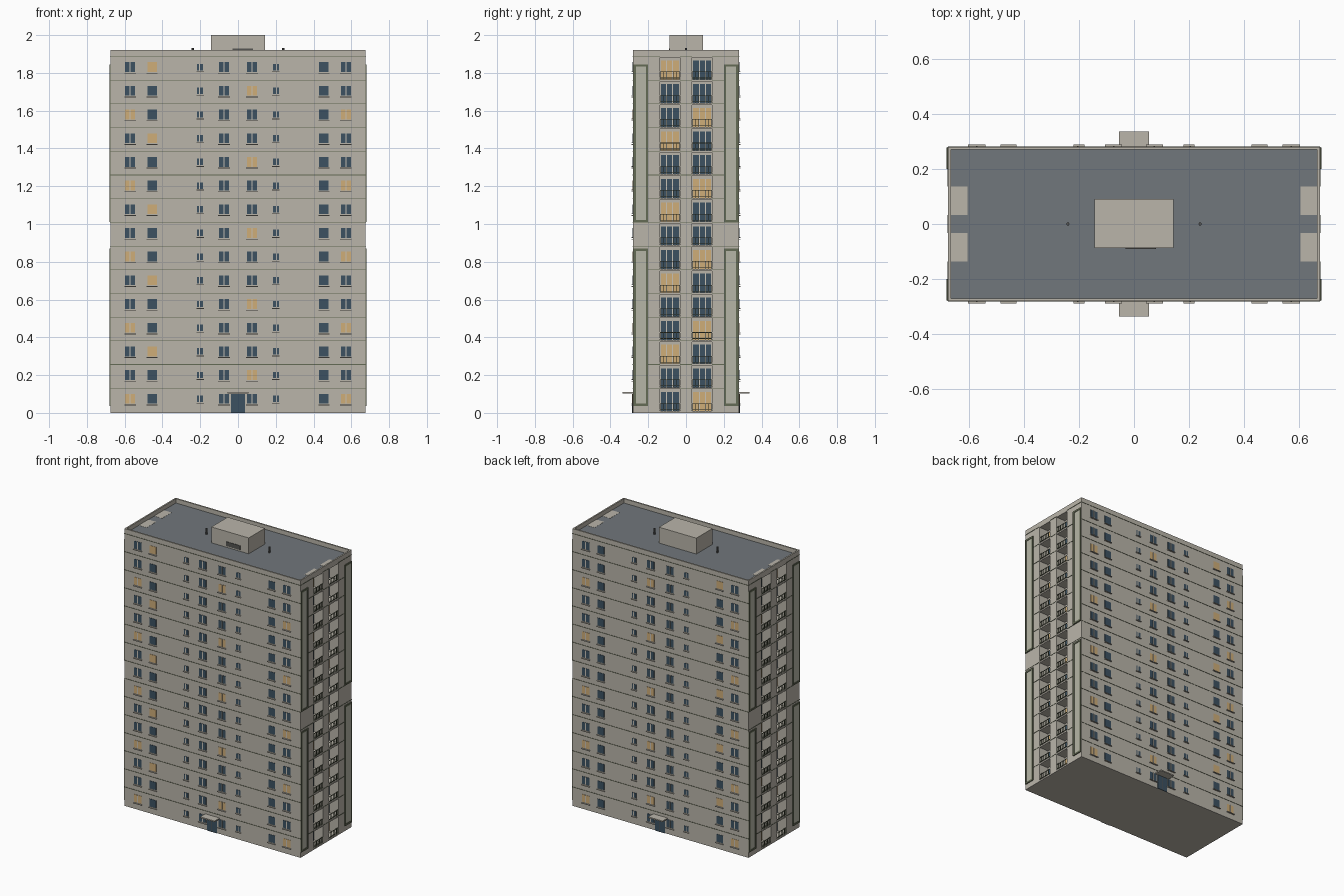
import bpy, bmesh
from mathutils import Matrix, Vector

if "Cube" in bpy.data.objects:
    bpy.data.objects.remove(bpy.data.objects["Cube"])


def material(name, r, g, b):
    m = bpy.data.materials.new(name)
    m.diffuse_color = (r, g, b, 1)
    m.use_nodes = True
    m.node_tree.nodes["Principled BSDF"].inputs["Base Color"].default_value = m.diffuse_color
    return m


WALL = material("concrete", 0.49, 0.462, 0.40)
TRIM = material("pale_trim", 0.58, 0.54, 0.47)
ROOF = material("roof_grey", 0.165, 0.184, 0.20)
GLASS = material("dark_glass", 0.045, 0.083, 0.12)
LIT = material("lit_glass", 0.62, 0.42, 0.19)
OLIVE = material("olive_metal", 0.127, 0.145, 0.09)
SAGE = material("sage_panel", 0.47, 0.47, 0.385)
VENT = material("vent_grey", 0.09, 0.09, 0.085)

# Main dimensions
W, D, H = 0.675, 0.28, 1.92
ROOF_Z, DEPTH = 1.89, 0.07
FLOORS, PITCH = 15, 0.1254
IN, OUT = 0.032, 0.137          # balcony opening, distance from the centre line


def boxes(name, mat, items):
    """One object from many boxes, each (x0, x1, y0, y1, z0, z1)."""
    bm = bmesh.new()
    for x0, x1, y0, y1, z0, z1 in items:
        mid = Vector((x0 + x1, y0 + y1, z0 + z1)) / 2
        size = (abs(x1 - x0), abs(y1 - y0), abs(z1 - z0), 1)
        bmesh.ops.create_cube(bm, size=1, matrix=Matrix.Translation(mid) @ Matrix.Diagonal(size))
    me = bpy.data.meshes.new(name)
    bm.to_mesh(me)
    bm.free()
    me.materials.append(mat)
    ob = bpy.data.objects.new(name, me)
    bpy.context.collection.objects.link(ob)
    return ob


# Core and end walls with open balcony bays
core = W - DEPTH
boxes("core", WALL, [(-core, core, -D, D, 0, ROOF_Z - 0.005)])
piers, slabs = [], []
for s in (-1, 1):
    a, b = s * core, s * W
    piers += [(a, b, -D, -OUT, 0, ROOF_Z - 0.005), (a, b, -IN, IN, 0, ROOF_Z - 0.005),
              (a, b, OUT, D, 0, ROOF_Z - 0.005)]
    for t in (-1, 1):
        for k in range(FLOORS + 1):
            z = k * PITCH + 0.006
            slabs.append((a, b, t * IN, t * OUT, max(0, z - 0.006), z + 0.004))
boxes("end_piers", WALL, piers)
boxes("balcony_slabs", WALL, slabs)

# Roof deck, parapet, lift house and vents
boxes("roof_deck", ROOF, [(-W + 0.01, W - 0.01, -D + 0.01, D - 0.01, ROOF_Z - 0.006, ROOF_Z)])
t = 0.01
boxes("parapet", WALL, [(-W, W, -D, -D + t, ROOF_Z - 0.006, H), (-W, W, D - t, D, ROOF_Z - 0.006, H),
                        (-W, -W + t, -D + t, D - t, ROOF_Z - 0.006, H),
                        (W - t, W, -D + t, D - t, ROOF_Z - 0.006, H)])
boxes("lift_house", WALL, [(-0.143, 0.143, -0.087, 0.091, ROOF_Z, 2.0)])
boxes("lift_house_louvre", VENT, [(-0.03, 0.08, -0.09, -0.087, 1.9, 1.93)])
for s in (-1, 1):
    bpy.ops.mesh.primitive_cylinder_add(vertices=8, radius=0.006, depth=0.045,
                                        location=(s * 0.24, 0, ROOF_Z + 0.02))
    vent = bpy.context.object
    vent.name = "roof_vent"
    vent.data.materials.append(VENT)

# Thin floor joints around the whole shell
joints = []
for k in range(1, FLOORS + 1):
    z0, z1 = k * PITCH + 0.004, k * PITCH + 0.007
    for s in (-1, 1):
        joints.append((-W, W, s * D, s * (D + 0.002), z0, z1))
        for y0, y1 in ((-D, -OUT), (-IN, IN), (OUT, D)):
            joints.append((s * W, s * (W + 0.002), y0, y1, z0, z1))
boxes("floor_joints", OLIVE, joints)

# Windows of the long sides: (x, half width, half height, mullion offset, floor remainder that is lit)
COLUMNS = [(-0.571, 0.027, 0.026, 0, 0), (-0.455, 0.025, 0.026, None, 2),
           (-0.2, 0.016, 0.017, -0.004, None), (-0.074, 0.027, 0.026, 0, None),
           (0.074, 0.027, 0.026, 0, 1), (0.2, 0.016, 0.017, 0.004, None),
           (0.455, 0.025, 0.026, None, None), (0.571, 0.027, 0.026, 0, 0)]
dark, lit, bars, sills = [], [], [], []
for k in range(FLOORS):
    z = 0.075 + k * PITCH
    for x, w, h, m, r in COLUMNS:
        for s in (-1, 1):
            y = s * D
            pane = (x - w, x + w, y, y + s * 0.002, z - h, z + h)
            (lit if k % 3 == r else dark).append(pane)
            if m is not None:
                bars.append((x + m - 0.003, x + m + 0.003, y, y + s * 0.004, z - h, z + h))
            sills.append((x - w - 0.004, x + w + 0.004, y, y + s * 0.009, z - h - 0.009, z - h - 0.005))
boxes("side_windows_dark", GLASS, dark)
boxes("side_windows_lit", LIT, lit)
boxes("window_mullions", TRIM, bars)
boxes("window_sills", WALL, sills)

# Balcony glazing and railings
dark, lit, bars, rails = [], [], [], []
for k in range(FLOORS):
    z = k * PITCH + 0.01
    for s in (-1, 1):
        x, f = s * core, s * (W - 0.004)
        for t in (-1, 1):
            a, b = t * (IN + 0.005), t * (OUT - 0.005)
            on = k % 3 == (2 if t < 0 else 0)
            (lit if on else dark).append((x, x + s * 0.003, a, b, z, z + 0.1))
            for q in (0.36, 0.7):
                y = a + (b - a) * q
                bars.append((x, x + s * 0.005, y - 0.002, y + 0.002, z, z + 0.1))
            # Railing: top rail, bottom rail and balusters
            for zr in (0.006, 0.038):
                rails.append((f, f + s * 0.004, t * IN, t * OUT, z + zr, z + zr + 0.003))
            for i in range(7):
                y = t * (IN + 0.003 + i * 0.0165)
                rails.append((f, f + s * 0.003, y - 0.001, y + 0.001, z, z + 0.039))
boxes("balcony_windows_dark", GLASS, dark)
boxes("balcony_windows_lit", LIT, lit)
boxes("balcony_mullions", TRIM, bars)
boxes("balcony_railings", OLIVE, rails)

# Tall framed panels at the corners of the end walls
panels, frames = [], []
e = 0.012
for s in (-1, 1):
    x0, x1, x2 = s * W, s * (W + 0.003), s * (W + 0.006)
    for t in (-1, 1):
        a, b = (-0.278, -0.2) if t < 0 else (0.2, 0.278)
        for z0, z1 in ((0.037, 0.87), (1.01, 1.845)):
            panels.append((x0, x1, a + e, b - e, z0 + e, z1 - e))
            frames += [(x0, x2, a, a + e, z0, z1), (x0, x2, b - e, b, z0, z1),
                       (x0, x2, a + e, b - e, z0, z0 + e), (x0, x2, a + e, b - e, z1 - e, z1)]
boxes("corner_panels", SAGE, panels)
boxes("corner_panel_frames", OLIVE, frames)

# Entrances on both long sides
doors, splits, canopies = [], [], []
for s in (-1, 1):
    y = s * D
    doors.append((-0.037, 0.037, y, y + s * 0.004, 0, 0.1))
    splits.append((-0.001, 0.001, y, y + s * 0.006, 0, 0.1))
    canopies.append((-0.055, 0.055, y, s * 0.335, 0.102, 0.11))
boxes("entrance_doors", GLASS, doors)
boxes("door_splits", VENT, splits)
boxes("entrance_canopies", WALL, canopies)
